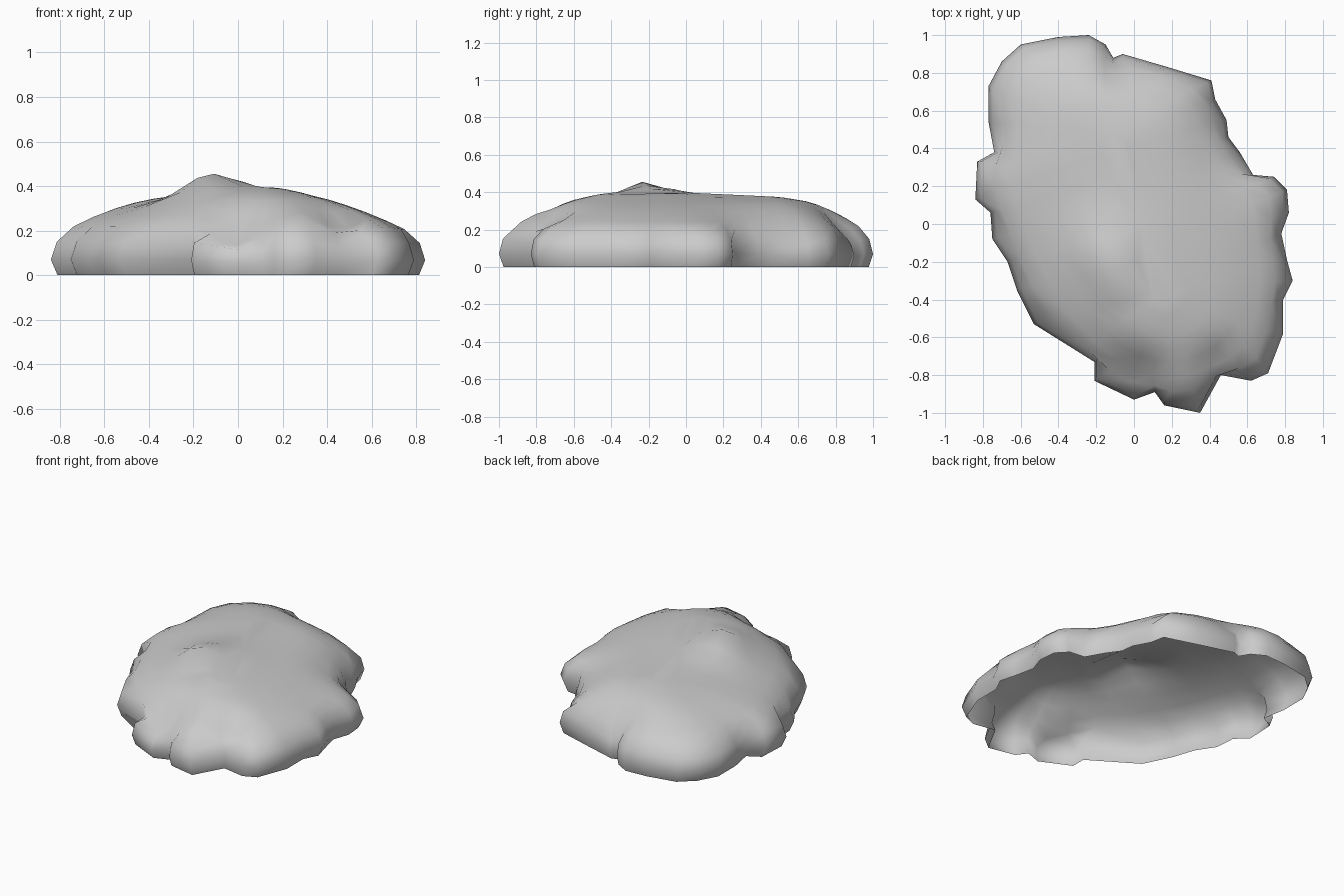
import bpy
import bmesh
from math import exp
from mathutils import Vector
from mathutils.geometry import intersect_point_line

cube = bpy.data.objects.get("Cube")
if cube:
    bpy.data.objects.remove(cube, do_unlink=True)

# Stone colour
stone = bpy.data.materials.new("stone grey")
stone.use_nodes = True
grey = (0.6, 0.6, 0.6, 1)
stone.diffuse_color = grey
stone.node_tree.nodes["Principled BSDF"].inputs["Base Color"].default_value = grey

# Lobed footprint, counter-clockwise from the left side
footprint = [Vector(p) for p in (
    (.84, -.3), (.81, -.19), (.78, -.05), (.82, .06), (.81, .18), (.74, .25),
    (.63, .26), (.56, .38), (.5, .46), (.49, .55), (.43, .66), (.41, .76),
    (.18, .83), (-.06, .9), (-.11, .88), (-.15, .95), (-.24, 1), (-.4, .99),
    (-.6, .95), (-.7, .86), (-.77, .73), (-.77, .54), (-.74, .38), (-.83, .33),
    (-.84, .13), (-.76, .06), (-.75, -.08), (-.67, -.2), (-.62, -.35),
    (-.53, -.53), (-.21, -.73), (-.21, -.83), (0, -.93), (.11, -.89),
    (.16, -.96), (.35, -1), (.46, -.8), (.62, -.83), (.71, -.79),
    (.79, -.58), (.79, -.4))]

# Side profile: distance from the ridge (1 = footprint) and height
profile = ((.96, 0), (1, .07), (.965, .15), (.89, .22), (.78, .265),
           (.64, .31), (.52, .34), (.41, .36), (.3, .372), (.2, .382), (.1, .388))
ridge_back, ridge_front = Vector((-.1, .42)), Vector((.15, -.38))


def nearest_on_ridge(point):
    hit, factor = intersect_point_line(point, ridge_back, ridge_front)
    return ridge_back.lerp(ridge_front, min(max(factor, 0), 1))


def soften(loop):
    count = len(loop)
    return [p * .5 + (loop[i - 1] + loop[(i + 1) % count]) * .25
            for i, p in enumerate(loop)]


# Knolls and hollows: centre, radius, height change
lumps = [(Vector((x, y)), radius, rise) for x, y, radius, rise in (
    (-.16, -.2, .11, .075), (-.08, -.14, .18, .025), (.02, -.3, .28, .015),
    (0, -.82, .13, -.1), (.46, -.74, .08, -.07), (.3, -.86, .09, .03),
    (.47, .6, .1, -.08), (-.08, .85, .09, -.06), (-.35, .45, .25, -.015),
    (-.35, .1, .2, -.015), (.5, -.35, .3, -.025), (.5, .1, .3, -.025),
    (0, .35, .3, -.008))]


def surface_height(point, height):
    change = sum(rise * exp(-(point - centre).length_squared / radius ** 2)
                 for centre, radius, rise in lumps)
    return height + change * min(1, height / .25)


# Hollow rock shell: rings climbing from the footprint to the ridge
bm = bmesh.new()
loop, rings = footprint, []
for level, (scale, height) in enumerate(profile):
    if level > 2:
        loop = soften(loop)
    ring = []
    for point in loop:
        flat = nearest_on_ridge(point).lerp(point, scale)
        ring.append(bm.verts.new((flat.x, flat.y, surface_height(flat, height))))
    rings.append(ring)
for lower, upper in zip(rings, rings[1:]):
    for i in range(len(lower)):
        bm.faces.new((lower[i - 1], lower[i], upper[i], upper[i - 1]))

# Close the crown around the middle of the ridge
middle = (ridge_back + ridge_front) / 2
crown = bm.verts.new((middle.x, middle.y, surface_height(middle, .39)))
for i in range(len(rings[-1])):
    bm.faces.new((rings[-1][i - 1], rings[-1][i], crown))
for face in bm.faces:
    face.smooth = True

mesh = bpy.data.meshes.new("rock_shell")
bm.to_mesh(mesh)
bm.free()
mesh.materials.append(stone)
rock = bpy.data.objects.new("rock_shell", mesh)
bpy.context.collection.objects.link(rock)
